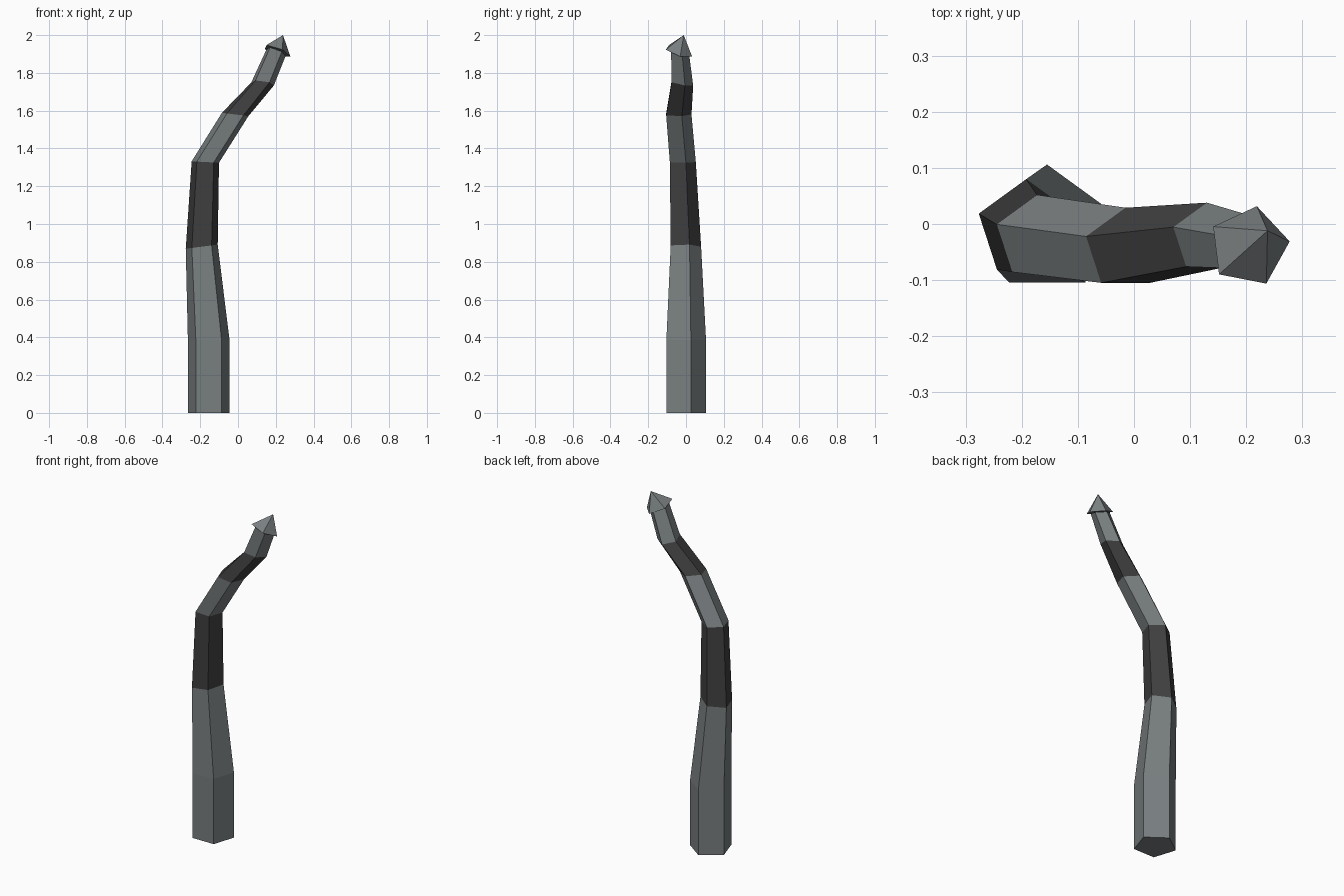
import bpy, bmesh, math

if "Cube" in bpy.data.objects:
    bpy.data.objects.remove(bpy.data.objects["Cube"])

def material(name, rgb):
    m = bpy.data.materials.new(name)
    m.diffuse_color = (*rgb, 1)
    m.use_nodes = True
    m.node_tree.nodes["Principled BSDF"].inputs["Base Color"].default_value = m.diffuse_color
    return m

slate = material("slate grey", (0.19, 0.21, 0.215))
charcoal = material("dark charcoal", (0.05, 0.05, 0.05))

def ring(bm, cx, cy, cz, r, sx=0, sy=0, turn=90):
    """Five-sided ring; sx and sy tilt it in x and y."""
    out = []
    for i in range(5):
        a = math.radians(turn + 72 * i)
        dx, dy = r * math.cos(a), r * math.sin(a)
        out.append(bm.verts.new((cx + dx, cy + dy, cz + sx * dx + sy * dy)))
    return out

def finish(bm, name, mats):
    bmesh.ops.recalc_face_normals(bm, faces=bm.faces[:])
    me = bpy.data.meshes.new(name)
    bm.to_mesh(me)
    bm.free()
    for m in mats:
        me.materials.append(m)
    ob = bpy.data.objects.new(name, me)
    bpy.context.collection.objects.link(ob)

# Bent stalk: x, y, z, radius, tilt x, tilt y, colour of the band above
path = [
    (-0.155, -0.010, 0.000, 0.116, 0, 0, 0),
    (-0.155, -0.010, 0.385, 0.116, 0, 0, 0),
    (-0.192, -0.009, 0.880, 0.089, 0.13, 0, 1),
    (-0.173, -0.024, 1.328, 0.076, -0.05, 0, 0),
    (-0.015, -0.045, 1.580, 0.074, -0.12, 0, 1),
    (0.130, -0.025, 1.745, 0.063, -0.13, -0.20, 0),
    (0.201, -0.036, 1.911, 0.053, -0.35, -0.30, 0),
]
bm = bmesh.new()
rings = [ring(bm, *p[:6]) for p in path]
for lo, hi, p in zip(rings, rings[1:], path):
    for i in range(5):
        j = (i + 1) % 5
        bm.faces.new((lo[i], lo[j], hi[j], hi[i])).material_index = p[6]
bm.faces.new(rings[0])
bm.faces.new(rings[-1])
finish(bm, "bent_stalk", [slate, charcoal])

# Pointed tip: tilted five-sided cone
bm = bmesh.new()
base = ring(bm, 0.205, -0.040, 1.914, 0.073, -0.35, -0.30, turn=79)
apex = bm.verts.new((0.238, -0.012, 2.0))
bm.faces.new(base)
for i in range(5):
    bm.faces.new((base[i], base[(i + 1) % 5], apex))
finish(bm, "pointed_tip", [slate])
